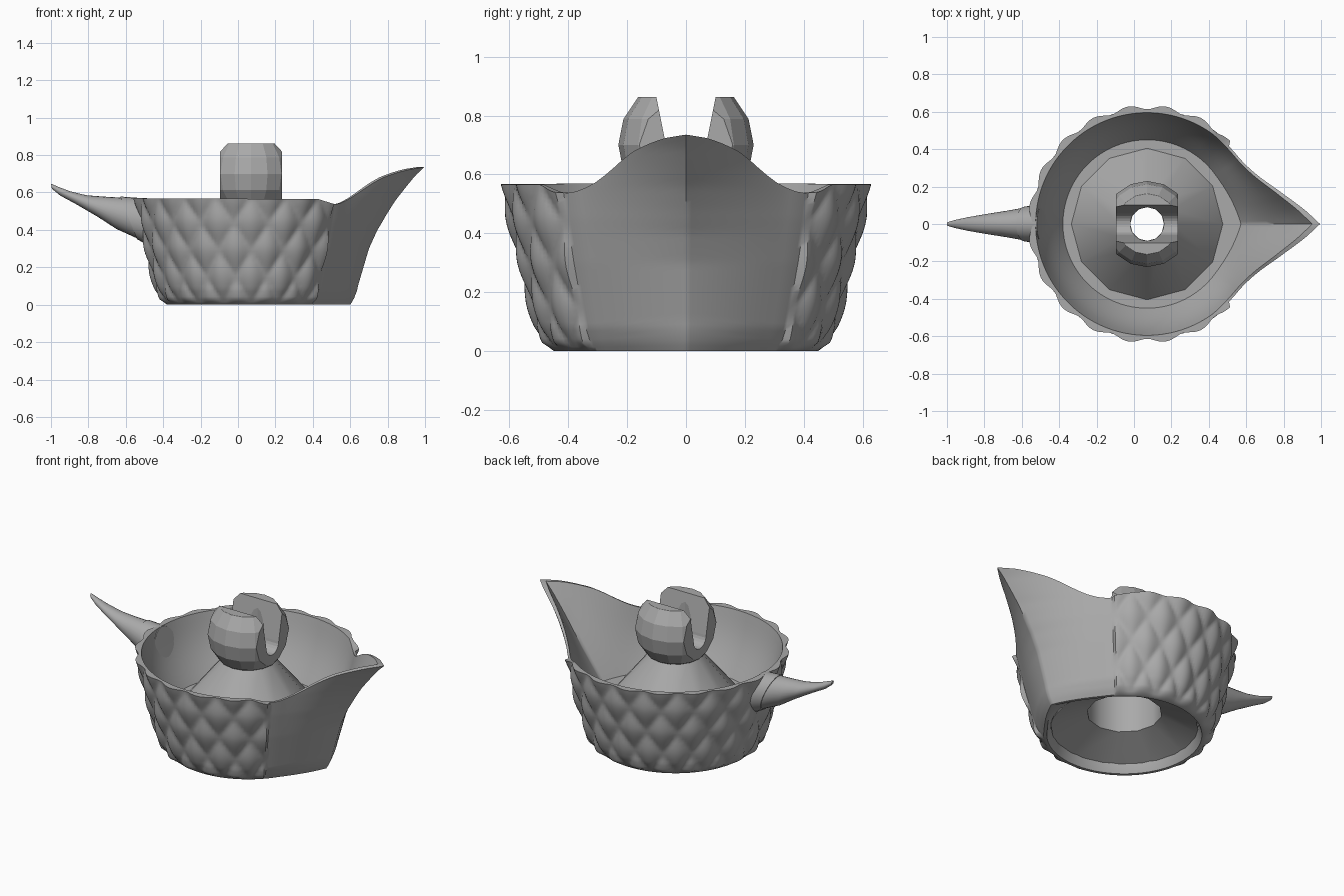
import bpy, bmesh
from math import sin, cos, pi, radians, degrees, atan2

cube = bpy.data.objects.get("Cube")
if cube:
    bpy.data.objects.remove(cube, do_unlink=True)

grey = bpy.data.materials.new("plain grey")
grey.use_nodes = True
grey.diffuse_color = (0.4, 0.4, 0.4, 1)
grey.node_tree.nodes["Principled BSDF"].inputs["Base Color"].default_value = (0.4, 0.4, 0.4, 1)

CX = 0.07  # axis of the bowl


def make(name, bm, angle=0):
    bmesh.ops.recalc_face_normals(bm, faces=bm.faces)
    mesh = bpy.data.meshes.new(name)
    bm.to_mesh(mesh)
    bm.free()
    ob = bpy.data.objects.new(name, mesh)
    bpy.context.collection.objects.link(ob)
    mesh.materials.append(grey)
    bpy.ops.object.select_all(action='DESELECT')
    ob.select_set(True)
    bpy.context.view_layer.objects.active = ob
    if angle:
        bpy.ops.object.shade_smooth_by_angle(angle=radians(angle))
    return ob


def loft(rings, wrap=False, caps=False):
    """Bridge equal-length closed rings of points."""
    bm = bmesh.new()
    vs = [[bm.verts.new(p) for p in ring] for ring in rings]
    n = len(vs[0])
    for i in range(len(vs) if wrap else len(vs) - 1):
        a, b = vs[i], vs[(i + 1) % len(vs)]
        for j in range(n):
            k = (j + 1) % n
            bm.faces.new((a[j], a[k], b[k], b[j]))
    if caps:
        bm.faces.new(vs[0])
        bm.faces.new(vs[-1])
    return bm


def interp(table, x):
    for (x0, y0), (x1, y1) in zip(table, table[1:]):
        if x <= x1:
            return y0 + (y1 - y0) * max(0, (x - x0) / (x1 - x0))
    return table[-1][1]


# Bowl with pouring spout and quilted scales
WALL = [(0, .45), (.03, .472), (.08, .496), (.3, .553), (.45, .587), (.57, .61), (.74, .635)]
SPOUT = [(0, .08), (.1, .07), (.3, .077), (.4, .1), (.48, .13), (.56, .165), (.63, .21), (.69, .25), (.74, .295)]
RIM = [(0, .735), (5, .723), (9, .705), (14, .68), (18, .652), (22, .622), (26, .595),
       (30, .572), (34, .555), (38, .542), (42, .537), (46, .54), (54, .565), (180, .57)]
FLOOR = .22
STEPS = 40


def spout(deg, z):
    return interp(SPOUT, z) * max(0, 1 - deg / 36) ** 1.75


def scale_bump(theta, deg, z):
    if deg < 45:
        return 0
    u, v = theta / (2 * pi) * 20, z / .29
    pillow = abs(sin(pi * (u + v)) * sin(pi * (u - v))) ** .8
    return (.004 + .023 * pillow) * min(1, z / .03)


def section(theta):
    deg = abs(degrees(atan2(sin(theta), cos(theta))))
    rim = interp(RIM, deg)
    pts = [(.41, .05), (.432 + spout(deg, 0), 0)]
    for i in range(STEPS + 1):
        z = rim * i / STEPS
        pts.append((interp(WALL, z) + spout(deg, z) + scale_bump(theta, deg, z), z))
    top = interp(WALL, rim) - .014 + .9 * spout(deg, rim)
    low = .45 + .7 * spout(deg, FLOOR)
    for i in range(9):
        t = i / 8
        z = rim + (FLOOR - rim) * t
        bulge = .02 * sin(pi * t)
        r = low + (top - low) * (1 - t)
        if deg < 36:
            r = min(r, interp(WALL, z) + .92 * spout(deg, z) - .014)
            bulge *= deg / 36
        pts.append((r + bulge, z))
    pts.append((.385, FLOOR))
    return [(CX + r * cos(theta), r * sin(theta), z) for r, z in pts]


make("bowl", loft([section(2 * pi * i / 240) for i in range(240)], wrap=True), 48)

# Twelve-sided cone in the bowl, hollow below
core = [(.09, .45), (.21, .38), (.21, .14), (.42, .05), (.405, FLOOR), (.15, .53), (.09, .53)]
angles = [2 * pi * i / 12 for i in range(12)]
make("cone", loft([[(CX + r * cos(a), r * sin(a), z) for r, z in core] for a in angles], wrap=True), 32)

# Ball clip: trimmed sphere with a tapering channel and an upright hole
bm = bmesh.new()
bmesh.ops.create_uvsphere(bm, u_segments=16, v_segments=8, radius=.23)
bmesh.ops.translate(bm, verts=bm.verts, vec=(CX, 0, .7))
for point, normal in (((CX + .165, 0, 0), (1, 0, 0)), ((CX - .165, 0, 0), (-1, 0, 0)),
                      ((0, 0, .863), (0, 0, 1))):
    cut = bmesh.ops.bisect_plane(bm, geom=bm.verts[:] + bm.edges[:] + bm.faces[:],
                                 plane_co=point, plane_no=normal, clear_outer=True)
    bmesh.ops.holes_fill(bm, edges=[e for e in cut["geom_cut"] if isinstance(e, bmesh.types.BMEdge)])
ball = make("ball_clip", bm)

arc = [(.06 * cos(a), .66 + .06 * sin(a)) for a in [pi + pi * i / 12 for i in range(13)]]
channel = arc + [(.104, .88), (-.104, .88)]
cutters = [make("channel_cutter", loft([[(x, y, z) for y, z in channel] for x in (CX - .3, CX + .3)],
                                       caps=True))]
ring = [2 * pi * i / 24 for i in range(24)]
cutters.append(make("hole_cutter", loft([[(CX + .09 * cos(a), .09 * sin(a), z) for a in ring]
                                         for z in (.3, .95)], caps=True)))
bpy.context.view_layer.objects.active = ball
for c in cutters:
    c.hide_render = True
    mod = ball.modifiers.new("cut", 'BOOLEAN')
    mod.operation, mod.solver, mod.object = 'DIFFERENCE', 'EXACT', c
    bpy.ops.object.modifier_apply(modifier=mod.name)
    bpy.data.objects.remove(c, do_unlink=True)

# Horn handle: top point, bottom point and half width of each section
HORN = [((-.52, .565), (-.45, .31), .10), ((-.63, .573), (-.54, .355), .088),
        ((-.72, .578), (-.65, .405), .07), ((-.81, .585), (-.75, .47), .055),
        ((-.90, .607), (-.87, .54), .037), ((-.96, .63), (-.95, .583), .022),
        ((-1.0, .647), (-.995, .62), .01)]
rings = []
for (tx, tz), (bx, bz), w in HORN:
    rings.append([((tx + bx + (tx - bx) * cos(a)) / 2, w * sin(a),
                   (tz + bz + (tz - bz) * cos(a)) / 2) for a in ring])
make("handle", loft(rings, caps=True), 35)

# Collar where the handle meets the bowl
collar = [[(x, y * 1.06, z + (z - .46) * .05) for x, y, z in r] for r in rings[:2]]
make("handle_collar", loft(collar, caps=True), 35)
